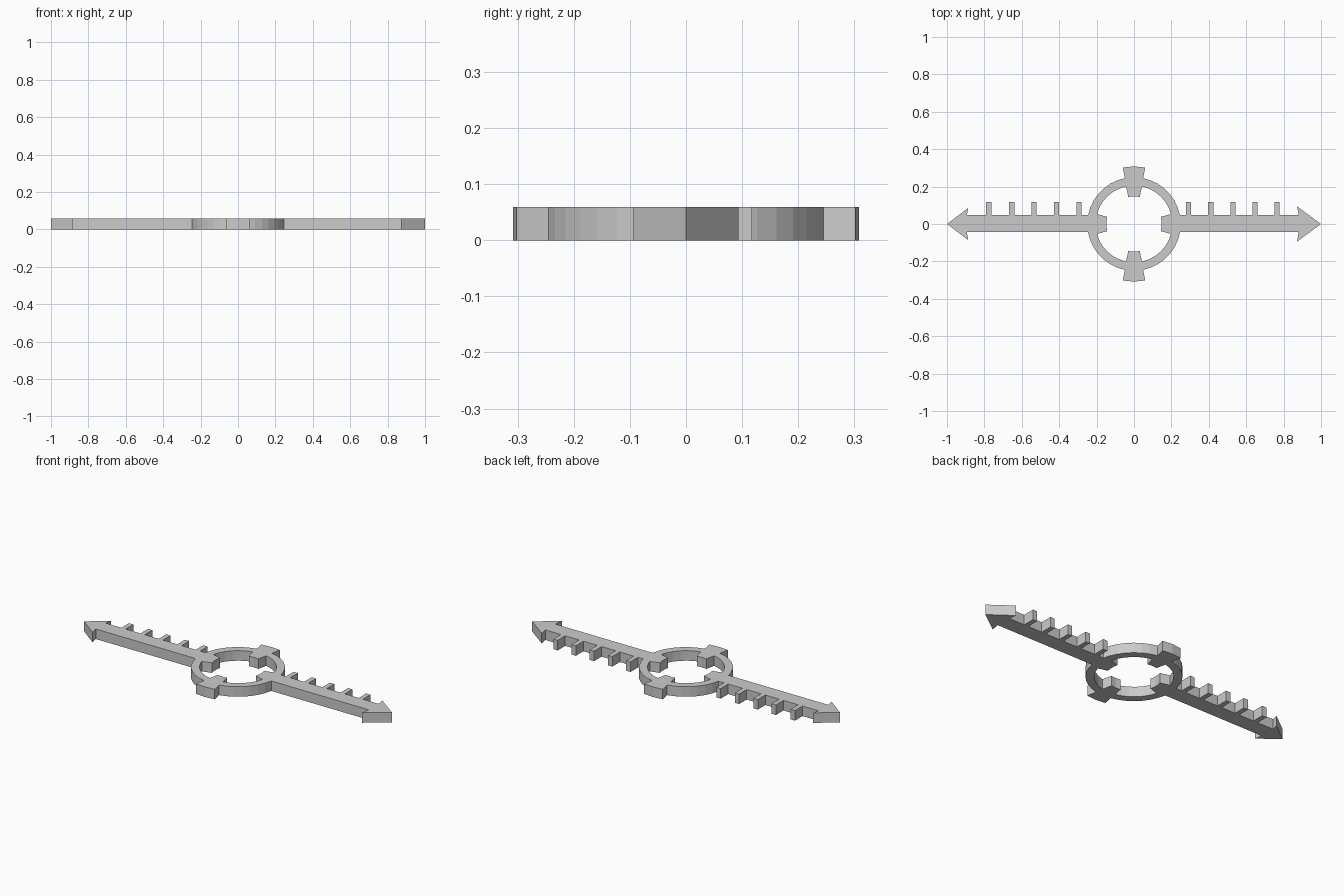
import bpy
from math import sin, cos, asin, radians, pi

if "Cube" in bpy.data.objects:
    bpy.data.objects.remove(bpy.data.objects["Cube"])

THICK = 0.059
R_OUT, R_IN = 0.25, 0.205        # ring radii
R_LUG_OUT, R_LUG_IN = 0.308, 0.148
ARM_TOP, ARM_BOT, TOOTH_TOP = 0.048, -0.043, 0.118
STEP = 2 * pi / 36


def arc(r, a0, a1):
    n = max(2, round(abs(a1 - a0) / STEP))
    return [(r * cos(a0 + (a1 - a0) * i / n), r * sin(a0 + (a1 - a0) * i / n))
            for i in range(n + 1)]


def arm(teeth, barb_x, barb_y):
    """Right-pointing arm outline, from lower ring joint to upper ring joint."""
    pts = [(barb_x + 0.008, ARM_BOT), (barb_x, -barb_y), (1.0, 0.0),
           (barb_x, barb_y), (barb_x + 0.008, ARM_TOP)]
    for x in reversed(teeth):
        pts += [(x + 0.014, ARM_TOP), (x + 0.014, TOOTH_TOP),
                (x - 0.014, TOOTH_TOP), (x - 0.014, ARM_TOP)]
    return pts


def mirror(pts):
    return [(-x, y) for x, y in reversed(pts)]


# Half outlines: quarter arcs, outer lugs and toothed arms
lug = radians(11.3)
a_top, a_bot = asin(ARM_TOP / R_OUT), asin(ARM_BOT / R_OUT)
lower = arc(R_OUT, -pi / 2 + lug, a_bot)
upper = arc(R_OUT, a_top, pi / 2 - lug)
right = lower + arm([0.292, 0.41, 0.529, 0.647, 0.765], 0.872, 0.094) + upper
left = lower + arm([0.294, 0.414, 0.535, 0.653, 0.777], 0.886, 0.086) + upper
outer = (right + arc(R_LUG_OUT, pi / 2 - lug, pi / 2 + lug) + mirror(left)
         + arc(R_LUG_OUT, -pi / 2 - lug, -pi / 2 + lug))

# Inner opening with four lugs pointing inward
inner = []
for k in range(4):
    half = radians(15 if k % 2 == 0 else 12)
    nxt = radians(12 if k % 2 == 0 else 15)
    a = k * pi / 2
    inner += arc(R_LUG_IN, a - half, a + half)
    inner += arc(R_IN, a + half, a + pi / 2 - nxt)

# Filled profile extruded to a solid plate
curve = bpy.data.curves.new("toothed_arrow_plate", 'CURVE')
curve.dimensions = '2D'
curve.fill_mode = 'BOTH'
curve.extrude = THICK / 2
for loop in (outer, inner):
    spline = curve.splines.new('POLY')
    spline.points.add(len(loop) - 1)
    for p, (x, y) in zip(spline.points, loop):
        p.co = (x, y, 0, 1)
    spline.use_cyclic_u = True
plate = bpy.data.objects.new("toothed_arrow_plate", curve)
plate.location.z = THICK / 2
bpy.context.collection.objects.link(plate)

# Turn into a flat-shaded mesh
bpy.context.view_layer.objects.active = plate
plate.select_set(True)
bpy.ops.object.convert(target='MESH')
bpy.ops.object.mode_set(mode='EDIT')
bpy.ops.mesh.select_all(action='SELECT')
bpy.ops.mesh.remove_doubles(threshold=0.0001)
bpy.ops.mesh.normals_make_consistent(inside=False)
bpy.ops.object.mode_set(mode='OBJECT')
bpy.ops.object.shade_flat()
